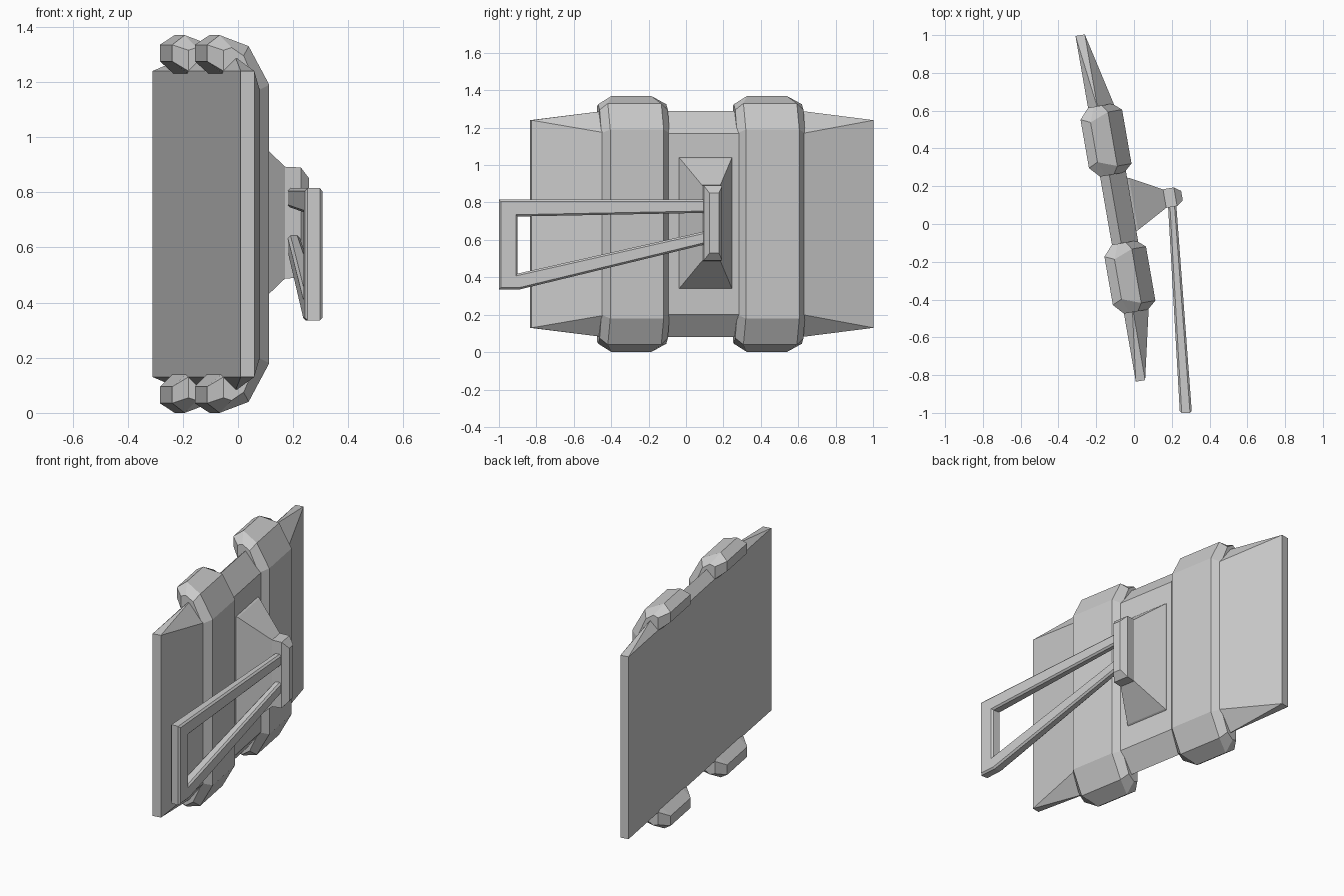
import bpy, bmesh, math
from mathutils import Matrix, Vector

cube = bpy.data.objects.get("Cube")
if cube:
    bpy.data.objects.remove(cube, do_unlink=True)

GREY = (0.6, 0.6, 0.6, 1)
grey = bpy.data.materials.new("light_grey")
grey.use_nodes = True
grey.diffuse_color = GREY
grey.node_tree.nodes["Principled BSDF"].inputs["Base Color"].default_value = GREY

MID_Z = 0.685
# Panel frame: x is outward from the back face, y runs along the panel
PANEL = Matrix.Translation((-0.15, 0.08, 0)) @ Matrix.Rotation(math.radians(9.9), 4, "Z")


def finish(name, bm, matrix=Matrix()):
    bmesh.ops.recalc_face_normals(bm, faces=bm.faces)
    bm.transform(matrix)
    mesh = bpy.data.meshes.new(name)
    bm.to_mesh(mesh)
    bm.free()
    mesh.materials.append(grey)
    obj = bpy.data.objects.new(name, mesh)
    bpy.context.collection.objects.link(obj)
    return obj


def hull(name, corners, mid_z=MID_Z):
    """Convex solid from corners (out, half length, half height), mirrored both ways."""
    bm = bmesh.new()
    for n, u, h in corners:
        for su in (-1, 1):
            for sz in (-1, 1):
                bm.verts.new((n, su * u, mid_z + sz * h))
    result = bmesh.ops.convex_hull(bm, input=bm.verts)
    loose = {v for v in result["geom_interior"] if isinstance(v, bmesh.types.BMVert)}
    bmesh.ops.delete(bm, geom=list(loose), context="VERTS")
    bmesh.ops.dissolve_limit(bm, angle_limit=0.01, verts=bm.verts, edges=bm.edges)
    return finish(name, bm, PANEL)


def band(name, centre):
    """Chamfered clamp wrapped over the front, top and bottom of the panel."""
    # (out, half height, half width) for the raised ridge and for its foot
    ridge = [(0.03, 0.52, 0.14), (-0.05, 0.59, 0.13), (-0.05, 0.65, 0.13),
             (0, 0.685, 0.107), (0.1, 0.645, 0.145), (0.176, 0.505, 0.145)]
    foot = [(0.03, 0.52, 0.185), (0, 0.555, 0.185), (0, 0.63, 0.185),
            (0.03, 0.64, 0.185), (0.075, 0.61, 0.185), (0.13, 0.485, 0.185)]
    bm = bmesh.new()
    loops = []
    for section, side in ((foot, -1), (ridge, -1), (ridge, 1), (foot, 1)):
        full = [(n, h, w) for n, h, w in section] + [(n, -h, w) for n, h, w in reversed(section)]
        loops.append([bm.verts.new((n, centre + side * w, MID_Z + h)) for n, h, w in full])
    for a, b in zip(loops, loops[1:]):
        for i in range(len(a)):
            j = (i + 1) % len(a)
            bm.faces.new((a[i], a[j], b[j], b[i]))
    bm.faces.new(loops[0])
    bm.faces.new(loops[-1])
    return finish(name, bm, PANEL)


# Main panel: flat back, bulged and bevelled front, thin ends
hull("panel", [(0, 0.929, 0.555), (0.05, 0.929, 0.555),
               (0.05, 0.53, 0.605), (0.14, 0.53, 0.485)])

# Two clamp bands
band("band_rear", 0.358)
band("band_front", -0.378)

# Tapered mount and the hinge post on its tip
hull("mount", [(0.12, 0.15, 0.36), (0.15, 0.14, 0.345), (0.32, 0.048, 0.2)], 0.69)
hull("hinge_post", [(0.31, 0.05, 0.203), (0.375, 0.05, 0.2), (0.41, 0.025, 0.16)], 0.69)

# Open loop handle, leaning outwards and thickening towards its end
outline = [(0.12, 0.815), (-1, 0.815), (-1, 0.335), (-0.89, 0.335), (0.12, 0.58),
           (0.12, 0.65), (-0.9, 0.42), (-0.9, 0.725), (0.12, 0.745)]
bm = bmesh.new()
layers = []
for side in (-1, 1):
    layer = []
    for y, z in outline:
        reach = 0.1 - y
        x = 0.202 + 0.066 * reach + side * (0.022 + 0.009 * reach)
        layer.append(bm.verts.new((x, y, z)))
    layers.append(layer)
    bm.faces.new(layer)
count = len(outline)
for i in range(count):
    j = (i + 1) % count
    bm.faces.new((layers[0][i], layers[0][j], layers[1][j], layers[1][i]))
bmesh.ops.recalc_face_normals(bm, faces=bm.faces)
rims = [e for e in bm.edges if any(len(f.verts) == count for f in e.link_faces)]
bmesh.ops.bevel(bm, geom=rims, offset=0.01, segments=1, affect="EDGES")
finish("handle", bm)
